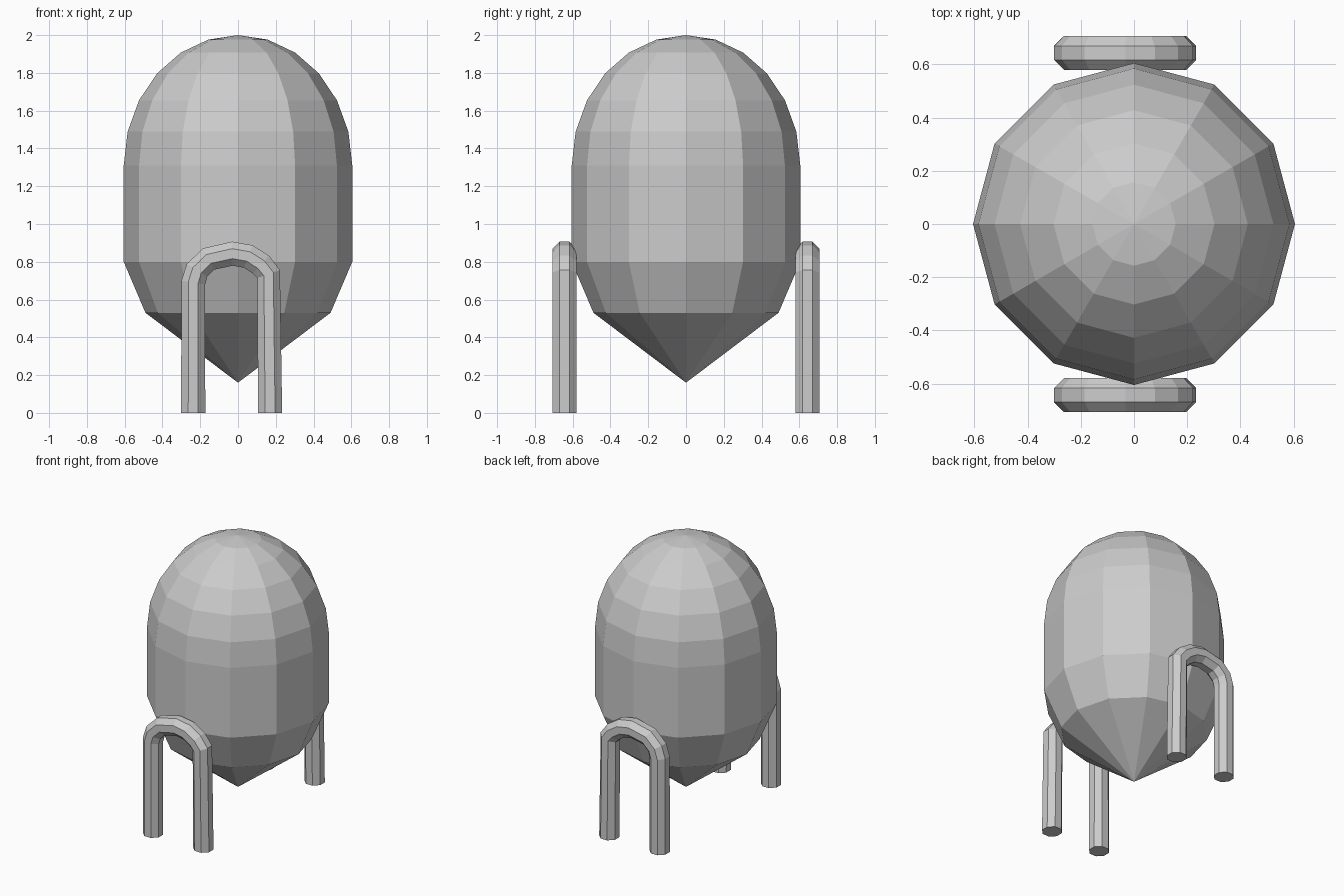
import bpy, bmesh
from math import sin, cos, pi, radians
from mathutils import Vector

if "Cube" in bpy.data.objects:
    bpy.data.objects.remove(bpy.data.objects["Cube"])


def skin_rings(name, rings, start_tip=None, end_tip=None):
    """Bridge a list of point rings, closing each end with a tip or a flat cap."""
    bm = bmesh.new()
    loops = [[bm.verts.new(p) for p in ring] for ring in rings]
    n = len(loops[0])
    for a, b in zip(loops, loops[1:]):
        for i in range(n):
            j = (i + 1) % n
            bm.faces.new((a[i], a[j], b[j], b[i]))
    for loop, tip in ((loops[0], start_tip), (loops[-1], end_tip)):
        if tip is None:
            bm.faces.new(loop)
        else:
            v = bm.verts.new(tip)
            for i in range(n):
                bm.faces.new((loop[i], loop[(i + 1) % n], v))
    bmesh.ops.recalc_face_normals(bm, faces=bm.faces[:])
    mesh = bpy.data.meshes.new(name)
    bm.to_mesh(mesh)
    bm.free()
    obj = bpy.data.objects.new(name, mesh)
    bpy.context.collection.objects.link(obj)
    return obj


# Tank body: 12-sided, conical bottom, straight wall, domed top
R, DOME_Z, DOME_H = 0.605, 1.31, 0.69
profile = [(0.49, 0.53), (R, 0.80)]
profile += [(R * cos(radians(a)), DOME_Z + DOME_H * sin(radians(a)))
            for a in range(0, 90, 15)]
rings = [[(r * cos(i * pi / 6), r * sin(i * pi / 6), z) for i in range(12)]
         for r, z in profile]
skin_rings("tank_body", rings, (0, 0, 0.16), (0, 0, 2.0))

# Arched tube legs, front and back
path = [Vector((x, 0, z)) for x, z in (
    (-0.237, 0), (-0.237, 0.69), (-0.217, 0.755), (-0.155, 0.815),
    (-0.03, 0.843), (0.055, 0.828), (0.122, 0.785), (0.162, 0.735), (0.17, 0))]
TUBE_R, SIDES = 0.069, 8


def arch_rings(y):
    out = []
    for k, p in enumerate(path):
        d_in = (p - path[max(k - 1, 0)]).normalized()
        d_out = (path[min(k + 1, len(path) - 1)] - p).normalized()
        t = (d_in + d_out).normalized()
        if k in (0, len(path) - 1):
            t = Vector((0, 0, 1 if k == 0 else -1))
        side = Vector((t.z, 0, -t.x))
        out.append([p + Vector((0, y, 0))
                    + side * TUBE_R * cos((i + 0.5) * 2 * pi / SIDES)
                    + Vector((0, TUBE_R * sin((i + 0.5) * 2 * pi / SIDES), 0))
                    for i in range(SIDES)])
    return out


for label, y in (("front", -0.643), ("back", 0.643)):
    skin_rings(label + "_arch_leg", arch_rings(y))
